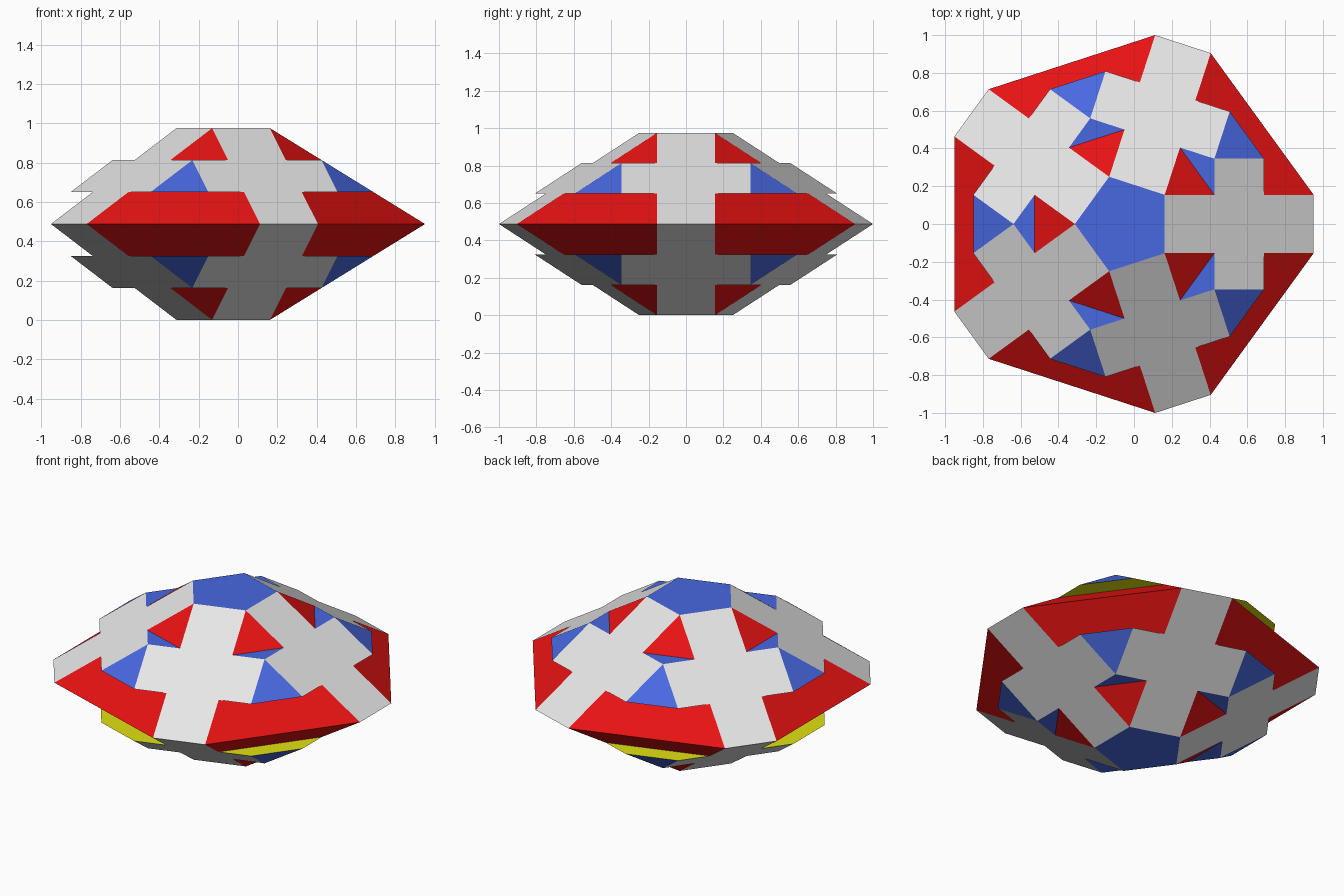
import bpy, bmesh, math
from mathutils import Matrix, Vector

if "Cube" in bpy.data.objects:
    bpy.data.objects.remove(bpy.data.objects["Cube"])

A36 = math.radians(36)
S, C = math.sin(A36), math.cos(A36)
H = 0.15452                          # half of the short edge
MID = 0.4874                         # height of the equator


def arm_r(k):                        # distance of an arm's level k from the axis
    return H * (k + C) / S


def gap_r(k):                        # distance of a panel's level k between two arms
    return arm_r(k) * C + H * S


def level_z(k):                      # height above the equator, level 0 = top, 3 = rim
    return MID * (1 - k / 3)


Z = [level_z(k) for k in range(4)]
CX = -(arm_r(3) - gap_r(3)) / 2      # centres the bounding box
WING = arm_r(1) * S / C              # half width of the cross bar
OVER = gap_r(2) + (WING - H) * S     # outer edge of the overhanging panel
TIP = arm_r(1) / C                   # tip where two cross bars meet


def material(name, rgb):
    m = bpy.data.materials.new(name)
    m.diffuse_color = (*rgb, 1)
    m.use_nodes = True
    m.node_tree.nodes["Principled BSDF"].inputs["Base Color"].default_value = m.diffuse_color
    return m


white = material("white", (0.8, 0.8, 0.8))
red = material("red", (0.8, 0.006, 0.006))
blue = material("blue", (0.065, 0.14, 0.75))
yellow = material("yellow", (0.75, 0.75, 0.006))


def build(name, mat, faces, start, copies=5, up=1):
    """Repeat the faces round the axis and mirror them below the equator."""
    bm = bmesh.new()
    for i in range(copies):
        rot = Matrix.Rotation(start + i * 2 * A36, 4, 'Z')
        for side in (1, -1):
            for pts in faces:
                vs = [rot @ Vector(p) for p in pts]
                f = bm.faces.new([bm.verts.new((v.x + CX, v.y, MID + side * v.z)) for v in vs])
                f.normal_update()
                if f.normal.z * side * up < 0:
                    f.normal_flip()
    bmesh.ops.remove_doubles(bm, verts=bm.verts, dist=1e-5)
    me = bpy.data.meshes.new(name)
    bm.to_mesh(me)
    bm.free()
    me.materials.append(mat)
    ob = bpy.data.objects.new(name, me)
    bpy.context.collection.objects.link(ob)


def band(r0, w0, z0, r1, w1, z1):
    """Symmetric strip from one radius, half width and height to another."""
    pts = [(r0, w0, z0), (r0, -w0, z0)] if w0 else [(r0, 0, z0)]
    return pts + [(r1, -w1, z1), (r1, w1, z1)]


# top and bottom pentagon
R = H / S
cap = [(R * math.cos(A36 * (2 * i + 1)), R * math.sin(A36 * (2 * i + 1)), Z[0]) for i in range(5)]
build("pentagon_caps", blue, [cap], 0, copies=1)

# sloping arms, each with a wide cross bar in the middle
build("cross_arms", white, [
    band(arm_r(0), H, Z[0], arm_r(1), H, Z[1]),
    band(arm_r(1), WING, Z[1], arm_r(2), WING, Z[2]),
    band(arm_r(2), H, Z[2], arm_r(3), H, Z[3])], 0)

# panels between the arms
build("inner_triangles", red, [band(gap_r(0), 0, Z[0], gap_r(1), H, Z[1])], A36)
build("rim_panels", red, [band(gap_r(2), 2 * H, Z[2], gap_r(3), 3 * H, Z[3])], A36)
build("outer_triangles", blue, [band(TIP, 0, Z[1], OVER, H, Z[2])], A36)

# level ledges behind the cross bars
build("ledges", blue, [band(TIP, 0, Z[1], gap_r(1), H, Z[1])], A36)

# undersides of the overhangs
build("overhang_undersides", yellow,
      [band(gap_r(2), 2 * H, Z[2], OVER, H, Z[2])], A36, up=-1)
